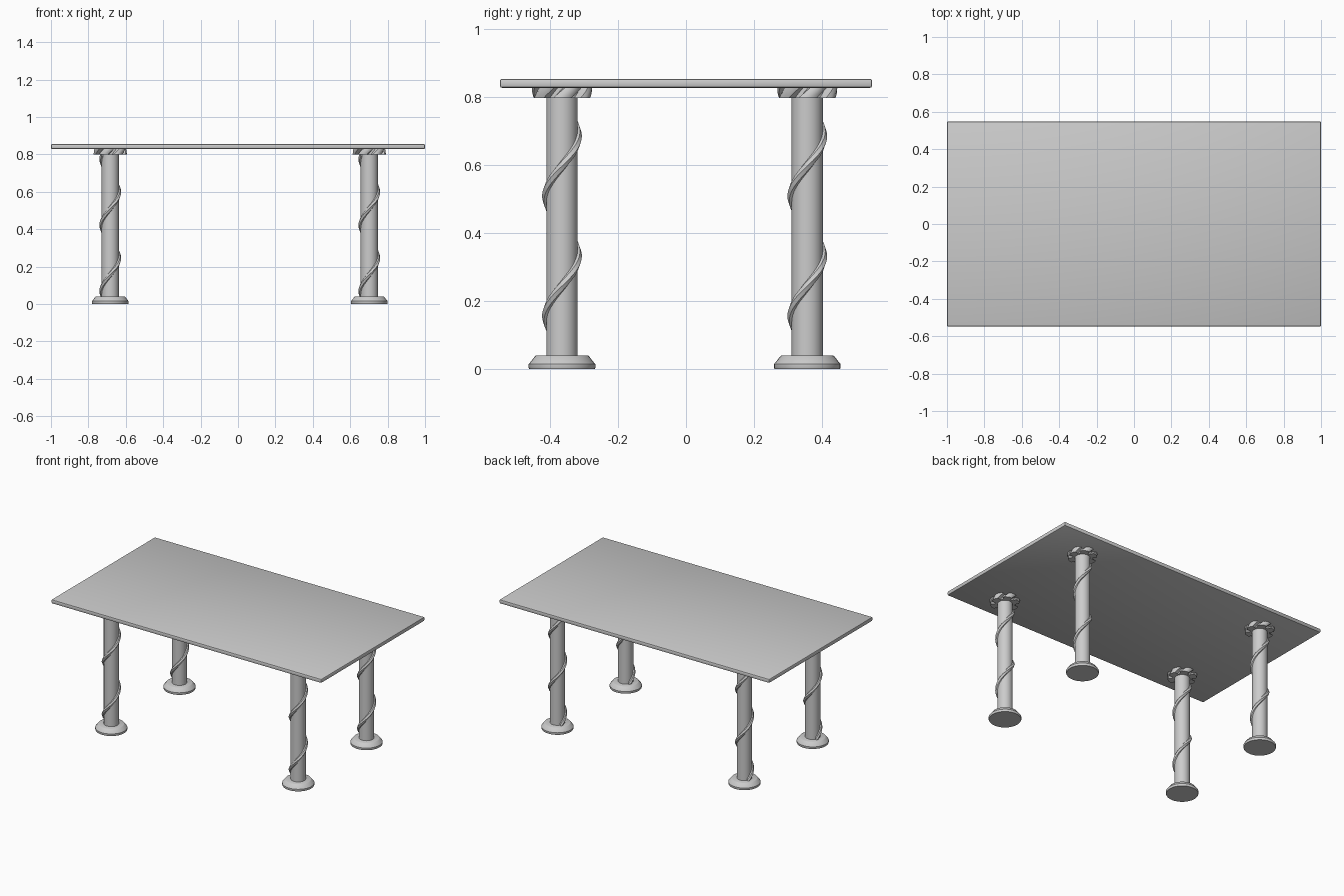
import bpy, bmesh
from math import sin, cos, pi, radians

if "Cube" in bpy.data.objects:
    bpy.data.objects.remove(bpy.data.objects["Cube"])

PITCH = 0.353


def finish(name, bm, loc=(0, 0, 0), smooth=True):
    bmesh.ops.recalc_face_normals(bm, faces=bm.faces[:])
    me = bpy.data.meshes.new(name)
    bm.to_mesh(me)
    bm.free()
    ob = bpy.data.objects.new(name, me)
    ob.location = loc
    bpy.context.collection.objects.link(ob)
    if smooth:
        bpy.ops.object.select_all(action='DESELECT')
        bpy.context.view_layer.objects.active = ob
        ob.select_set(True)
        bpy.ops.object.shade_smooth_by_angle(angle=radians(35))
    return ob


def loft(rings):
    """Skin a list of equal-length closed rings and cap both ends."""
    bm = bmesh.new()
    vs = [[bm.verts.new(p) for p in r] for r in rings]
    n = len(vs[0])
    for a, b in zip(vs, vs[1:]):
        for i in range(n):
            j = (i + 1) % n
            bm.faces.new((a[i], a[j], b[j], b[i]))
    bm.faces.new(vs[0])
    bm.faces.new(vs[-1])
    return bm


def turned(profile, n=32):
    return loft([[(r * cos(2 * pi * i / n), r * sin(2 * pi * i / n), z)
                  for i in range(n)] for r, z in profile])


def vine():
    """Creased band winding once per PITCH around the column."""
    section = [(0.040, -0.021), (0.053, -0.015), (0.0585, 0.0),
               (0.053, 0.015), (0.040, 0.021)]
    rings, steps = [], 96
    for k in range(steps + 1):
        z = 0.035 + 0.77 * k / steps
        a = 2 * pi * (z - 0.245) / PITCH
        rings.append([(r * cos(a), r * sin(a), min(max(z + h, 0.03), 0.829))
                      for r, h in section])
    return loft(rings)


def collar():
    """Short twisted ring of six lobes under the top."""
    rings = []
    for k in range(5):
        t = k / 4
        ring = []
        for lobe in range(6):
            for deg, r in ((-23, 0.060), (-19, 0.083), (-10, 0.088), (0, 0.089),
                           (10, 0.088), (19, 0.083), (23, 0.060)):
                a = radians(lobe * 60 + deg + 28 * t)
                ring.append((r * cos(a), r * sin(a), 0.798 + 0.034 * t))
        rings.append(ring)
    return loft(rings)


# Table top with eased edges
bm = bmesh.new()
bmesh.ops.create_cube(bm, size=1)
for v in bm.verts:
    v.co = (v.co.x * 2, v.co.y * 1.096, v.co.z * 0.027 + 0.8415)
bmesh.ops.bevel(bm, geom=bm.edges[:], offset=0.007, segments=2,
                profile=0.5, affect='EDGES')
finish("table_top", bm)

# Four identical legs
for sx, x in (("left", -0.683), ("right", 0.702)):
    for sy, y in (("front", -0.365), ("back", 0.357)):
        tag, loc = f"{sy}_{sx}", (x, y, 0)
        finish(f"{tag}_foot", turned([(0.096, 0), (0.098, 0.004), (0.098, 0.015),
                                      (0.093, 0.021), (0.079, 0.039),
                                      (0.077, 0.040)]), loc)
        finish(f"{tag}_column", turned([(0.046, 0.03), (0.046, 0.83)]), loc)
        finish(f"{tag}_vine", vine(), loc)
        finish(f"{tag}_collar", collar(), loc)
